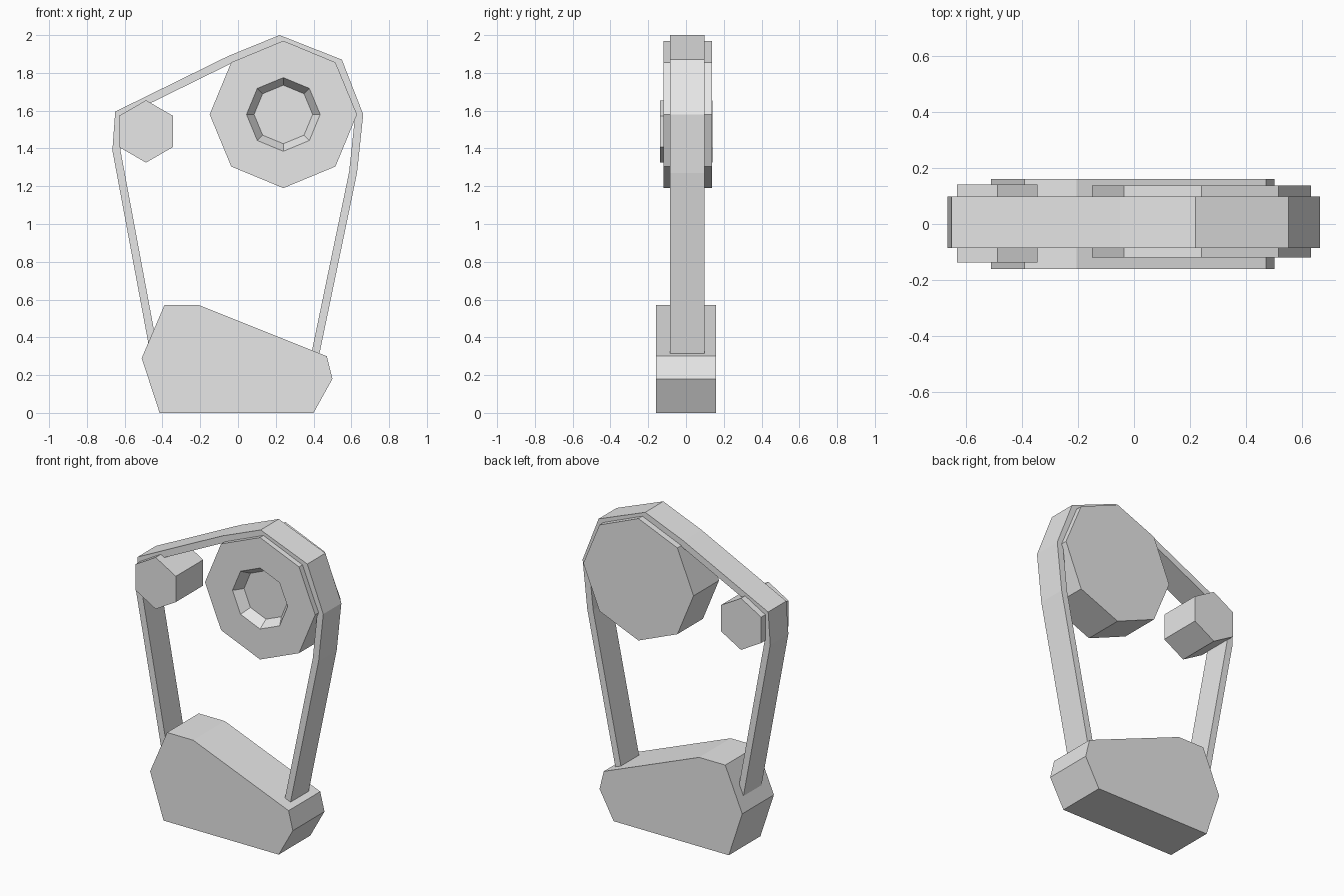
import bpy, bmesh, math
from mathutils import Vector

cube = bpy.data.objects.get("Cube")
if cube:
    bpy.data.objects.remove(cube, do_unlink=True)

grey = bpy.data.materials.new("plain_grey")
grey.use_nodes = True
GREY = (0.8, 0.8, 0.8, 1)
grey.diffuse_color = GREY
grey.node_tree.nodes["Principled BSDF"].inputs["Base Color"].default_value = GREY


def finish(name, bm):
    """Turn a bmesh into a flat shaded object."""
    bmesh.ops.recalc_face_normals(bm, faces=bm.faces[:])
    mesh = bpy.data.meshes.new(name)
    bm.to_mesh(mesh)
    bm.free()
    mesh.materials.append(grey)
    obj = bpy.data.objects.new(name, mesh)
    bpy.context.collection.objects.link(obj)
    return obj


def loft(name, rings):
    """Skin a stack of equal point rings and cap both ends."""
    bm = bmesh.new()
    loops = [[bm.verts.new(p) for p in ring] for ring in rings]
    n = len(loops[0])
    for a, b in zip(loops, loops[1:]):
        for i in range(n):
            j = (i + 1) % n
            bm.faces.new((a[i], a[j], b[j], b[i]))
    bm.faces.new(loops[0])
    bm.faces.new(loops[-1])
    return finish(name, bm)


def polygon(cx, cz, radius, sides, y):
    """Regular polygon with a corner at the top."""
    steps = [math.tau * i / sides for i in range(sides)]
    return [(cx + radius * math.sin(a), y, cz + radius * math.cos(a)) for a in steps]


def inset_path(path, distance):
    """Mitred offset of an open path, to the left of its direction."""
    dirs = [(b - a).normalized() for a, b in zip(path, path[1:])]
    result = []
    for i, p in enumerate(path):
        d0, d1 = dirs[max(i - 1, 0)], dirs[min(i, len(dirs) - 1)]
        n0, n1 = Vector((-d0.y, d0.x)), Vector((-d1.y, d1.x))
        result.append(p + (n0 + n1) * distance / (1 + n0.dot(n1)))
    return result


# Base block
base = [(-0.415, 0), (0.40, 0), (0.50, 0.18), (0.47, 0.30),
        (-0.205, 0.57), (-0.39, 0.57), (-0.51, 0.29)]
loft("base", [[(x, y, z) for x, z in base] for y in (-0.16, 0.16)])

# Large wheel with a tapered recess in the front
WHEEL = (0.24, 1.58)
wheel_profile = [(0.39, 0.138), (0.39, -0.12), (0.195, -0.12), (0.155, -0.06)]
loft("large_wheel", [polygon(*WHEEL, r, 8, y) for r, y in wheel_profile])

# Small pulley
loft("small_pulley", [polygon(-0.487, 1.49, 0.165, 6, y) for y in (-0.137, 0.14)])

# Belt running from the base over both wheels
outer = [Vector(p) for p in (
    (0.42, 0.26), (0.63, 1.27), (0.663, 1.58), (0.55, 1.87), (0.22, 2.0),
    (-0.05, 1.89), (-0.65, 1.595), (-0.665, 1.39), (-0.46, 0.29))]
inner = inset_path(outer, 0.042)
sections = [[(a.x, -0.085, a.y), (a.x, 0.098, a.y), (b.x, 0.098, b.y), (b.x, -0.085, b.y)]
            for a, b in zip(outer, inner)]
loft("belt", sections)
